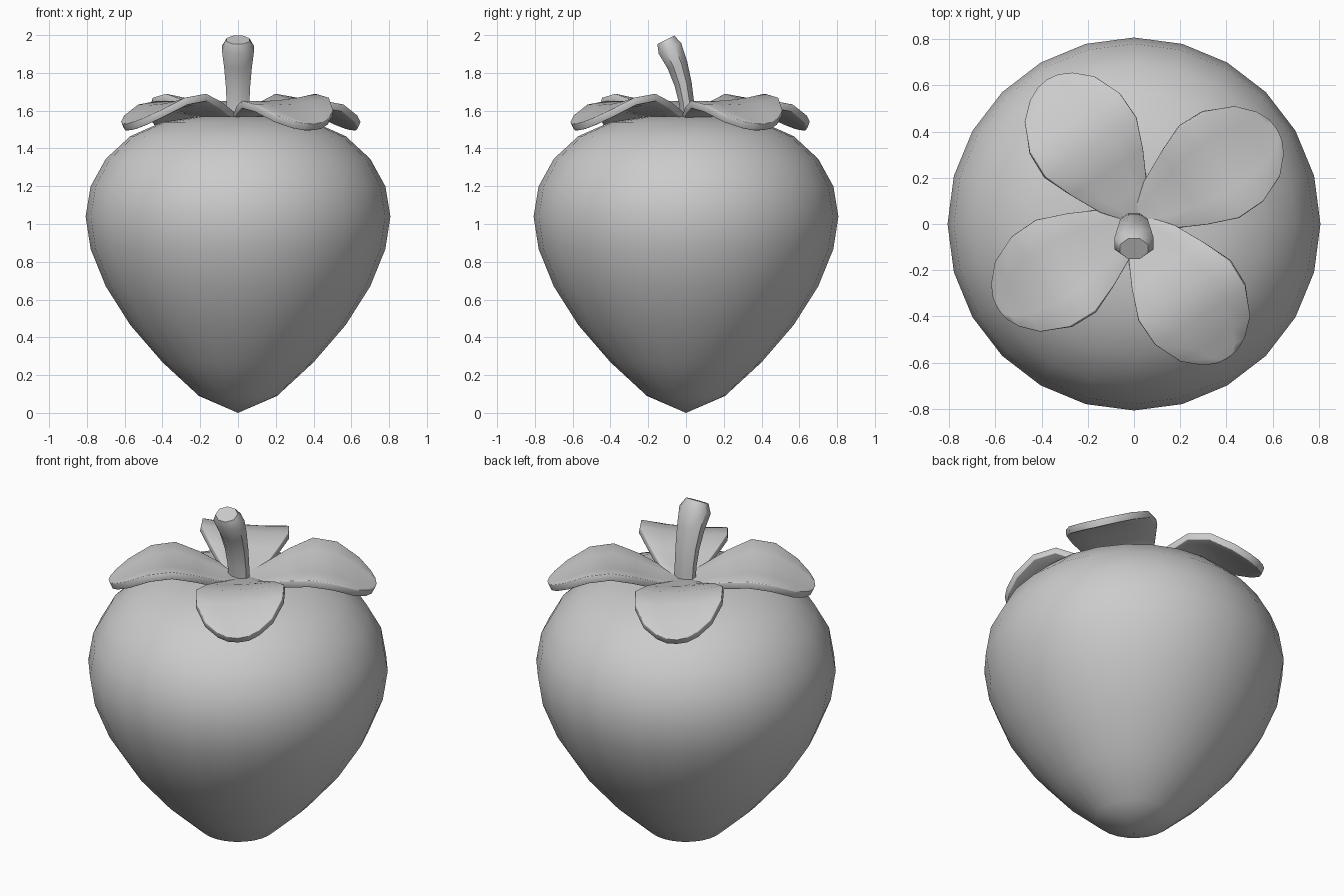
import bpy, bmesh, math
from mathutils import Vector, Matrix

if "Cube" in bpy.data.objects:
    bpy.data.objects.remove(bpy.data.objects["Cube"])


def finish(bm, name, angle):
    bmesh.ops.remove_doubles(bm, verts=bm.verts, dist=0.0005)
    bmesh.ops.recalc_face_normals(bm, faces=bm.faces)
    me = bpy.data.meshes.new(name)
    bm.to_mesh(me)
    bm.free()
    ob = bpy.data.objects.new(name, me)
    bpy.context.collection.objects.link(ob)
    bpy.ops.object.select_all(action='DESELECT')
    ob.select_set(True)
    bpy.context.view_layer.objects.active = ob
    bpy.ops.object.shade_smooth_by_angle(angle=math.radians(angle))
    return ob


def loft(bm, rings, closed):
    for a, b in zip(rings, rings[1:]):
        n = len(a)
        for i in range(n if closed else n - 1):
            j = (i + 1) % n
            bm.faces.new((a[i], a[j], b[j], b[i]))


# Berry body: 24-sided lathe, pointed below, slightly dished on top
profile = [(0.207, 0.09), (0.40, 0.268), (0.57, 0.465), (0.70, 0.67),
           (0.78, 0.867), (0.807, 1.04), (0.78, 1.20), (0.70, 1.345),
           (0.57, 1.465), (0.40, 1.54), (0.207, 1.57)]
bm = bmesh.new()
rings = [[bm.verts.new((r * math.cos(k * math.tau / 24), r * math.sin(k * math.tau / 24), z))
          for k in range(24)] for r, z in profile]
loft(bm, rings, True)
for ring, z in ((rings[0], 0.0), (rings[-1], 1.555)):
    tip = bm.verts.new((0, 0, z))
    for k in range(24):
        bm.faces.new((ring[k], ring[(k + 1) % 24], tip))
finish(bm, "berry_body", 60)

# Leaves: arched, slightly troughed and tilted blades (distance, half width, height)
rows = [(0.0, 0.03, 1.565), (0.11, 0.12, 1.58), (0.24, 0.185, 1.625),
        (0.37, 0.235, 1.655), (0.50, 0.232, 1.635), (0.62, 0.18, 1.58),
        (0.685, 0.11, 1.548), (0.712, 0.055, 1.535), (0.72, 0.0, 1.53)]
for n in range(4):
    bm = bmesh.new()
    grid = []
    for u, hw, z in rows:
        row = []
        for f in (-1, -0.5, 0, 0.5, 1):
            v = f * hw
            row.append(bm.verts.new((u, v, z + 0.08 * v * min(1, u / 0.3) + 0.3 * v * v)))
        grid.append(row)
    loft(bm, grid, False)
    turn = Matrix.Rotation(math.radians(33 + 90 * n), 4, 'Z')
    bmesh.ops.transform(bm, matrix=Matrix.Translation((0.015, 0.022, 0)) @ turn, verts=bm.verts)
    leaf = finish(bm, f"leaf_{n + 1}", 50)
    if leaf.data.polygons[0].normal.z < 0:
        leaf.data.flip_normals()
    sol = leaf.modifiers.new("thickness", 'SOLIDIFY')
    sol.thickness = 0.04
    sol.offset = -1
    bev = leaf.modifiers.new("soft_rim", 'BEVEL')
    bev.width = 0.01
    bev.segments = 2
    bev.limit_method = 'ANGLE'
    bev.angle_limit = math.radians(50)

# Stem: eight-sided tube bending forward, flared then chamfered at the top
# (y, z, half width, half depth, lean in degrees)
path = [(0.01, 1.54, 0.058, 0.036, 0), (0.003, 1.64, 0.06, 0.04, 6),
        (-0.015, 1.74, 0.065, 0.046, 13), (-0.045, 1.84, 0.074, 0.055, 20),
        (-0.085, 1.93, 0.085, 0.066, 26), (-0.107, 1.975, 0.06, 0.05, 27)]
bm = bmesh.new()
rings = []
for y, z, rx, ry, lean in path:
    tilt = Matrix.Rotation(math.radians(lean), 3, 'X')
    ring = []
    for k in range(8):
        a = (k + 0.5) * math.tau / 8
        s = 1 / math.cos(math.pi / 8)
        p = tilt @ Vector((rx * s * math.cos(a), ry * s * math.sin(a), 0))
        ring.append(bm.verts.new(p + Vector((0, y, z))))
    rings.append(ring)
loft(bm, rings, True)
bm.faces.new(rings[0])
bm.faces.new(rings[-1])
finish(bm, "stem", 50)
